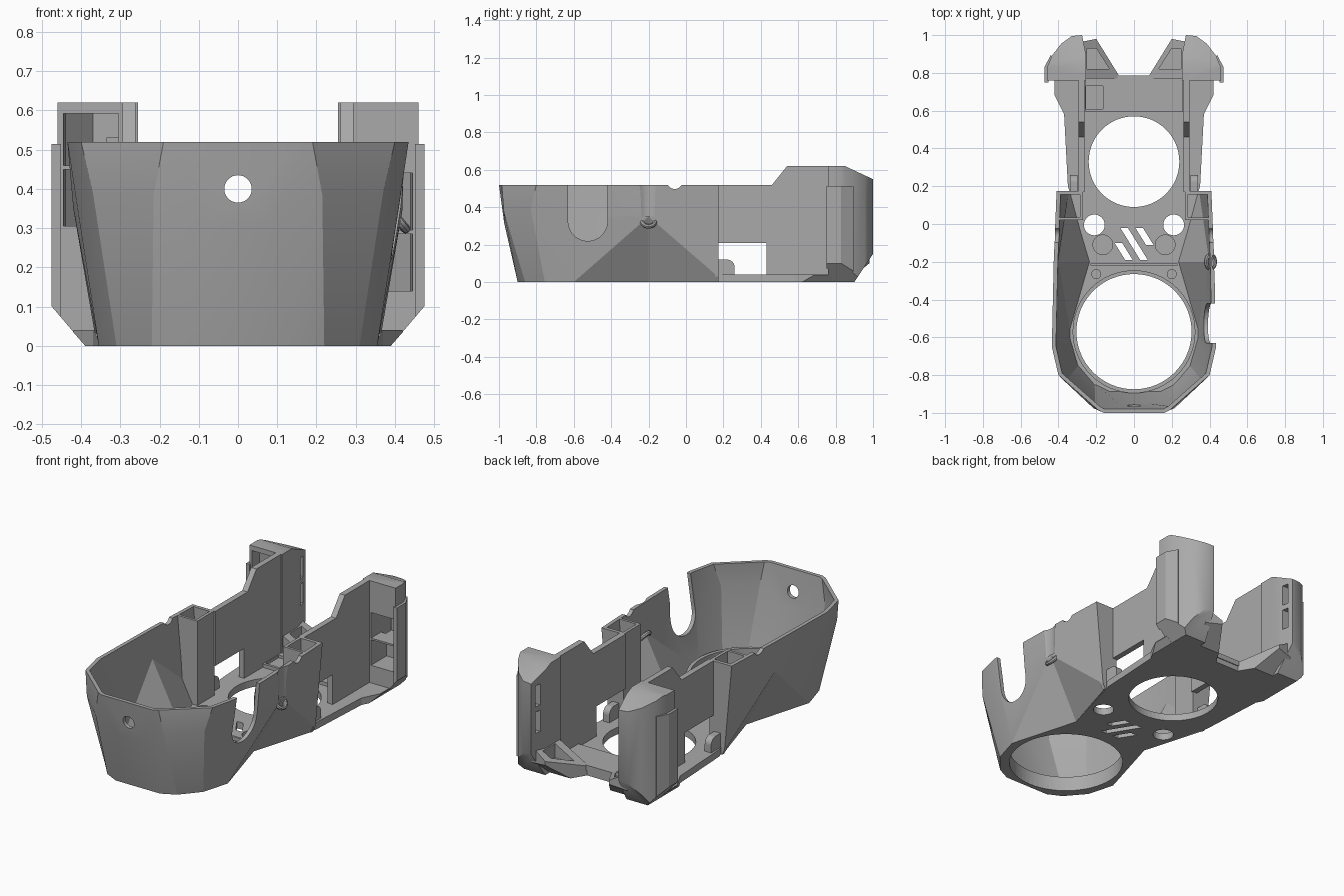
import bpy, bmesh, math
from mathutils import Vector

cube = bpy.data.objects.get("Cube")
if cube:
    bpy.data.objects.remove(cube, do_unlink=True)

grey = bpy.data.materials.new("plain grey")
grey.use_nodes = True
grey.diffuse_color = (0.4, 0.4, 0.4, 1)
grey.node_tree.nodes["Principled BSDF"].inputs["Base Color"].default_value = (0.4, 0.4, 0.4, 1)


def finish(bm, name):
    mesh = bpy.data.meshes.new(name)
    bm.to_mesh(mesh)
    bm.free()
    mesh.materials.append(grey)
    obj = bpy.data.objects.new(name, mesh)
    bpy.context.collection.objects.link(obj)
    return obj


def prism(name, pts, axis, a, b, side=1, chops=()):
    """Extrude a 2D outline along an axis, slice it by planes, optionally mirror it."""
    place = {"z": lambda u, v, w: (u, v, w),
             "y": lambda u, v, w: (u, w, v),
             "x": lambda u, v, w: (w, u, v)}[axis]
    bm = bmesh.new()
    low = [bm.verts.new(place(u, v, a)) for u, v in pts]
    high = [bm.verts.new(place(u, v, b)) for u, v in pts]
    bm.faces.new(low)
    bm.faces.new(high)
    for i in range(len(pts)):
        j = (i + 1) % len(pts)
        bm.faces.new((low[i], low[j], high[j], high[i]))
    for co, no in chops:
        bmesh.ops.bisect_plane(bm, geom=bm.verts[:] + bm.edges[:] + bm.faces[:],
                               plane_co=co, plane_no=Vector(no).normalized(), clear_outer=True)
        bmesh.ops.holes_fill(bm, edges=[e for e in bm.edges if e.is_boundary], sides=0)
    for v in bm.verts:
        v.co.x *= side
    bmesh.ops.recalc_face_normals(bm, faces=bm.faces[:])
    return finish(bm, name)


def box(name, x, y, z, side=1):
    return prism(name, [(x[0], y[0]), (x[1], y[0]), (x[1], y[1]), (x[0], y[1])], "z", z[0], z[1], side)


def arc(cu, cv, r, start=0, sweep=360, n=64):
    count = n if sweep == 360 else n + 1
    return [(cu + r * math.cos(math.radians(start + sweep * i / n)),
             cv + r * math.sin(math.radians(start + sweep * i / n))) for i in range(count)]


def bake(obj):
    deps = bpy.context.evaluated_depsgraph_get()
    mesh = bpy.data.meshes.new_from_object(obj.evaluated_get(deps))
    obj.modifiers.clear()
    obj.data = mesh


def cut(obj, cutters):
    for c in cutters:
        c.hide_render = True
        m = obj.modifiers.new("cut", "BOOLEAN")
        m.operation, m.solver, m.object = "DIFFERENCE", "EXACT", c
    bake(obj)
    for c in cutters:
        bpy.data.objects.remove(c, do_unlink=True)


def smooth(obj, degrees):
    bpy.ops.object.select_all(action="DESELECT")
    obj.select_set(True)
    bpy.context.view_layer.objects.active = obj
    bpy.ops.object.shade_smooth_by_angle(angle=math.radians(degrees))


# Faceted front bowl: three half rings, mirrored and thickened
base_ring = [(.14, -.90), (.22, -.86), (.31, -.755), (.355, -.60), (.24, -.20), (.35, .17)]
rings = [
    [(x, y, 0) for x, y in base_ring],
    [(.085, -.972, .315), (.215, -.975, .385), (.37, -.83, .39), (.411, -.65, .36),
     (.42, -.20, .35), (.365, .17, .03)],
    [(.16, -1.0, .52), (.19, -.985, .52), (.40, -.80, .52), (.435, -.65, .52),
     (.425, -.20, .52), (.41, .17, .52)],
]
bm = bmesh.new()
loops = []
for ring in rings:
    full = [(-x, y, z) for x, y, z in reversed(ring)] + ring
    loops.append([bm.verts.new(p) for p in full])
for lo, hi in zip(loops, loops[1:]):
    for i in range(len(lo) - 1):
        bm.faces.new((lo[i], lo[i + 1], hi[i + 1], hi[i]))
# Crease from the base corner up to the waist peak
for low_i, peak_i in ((9, 10), (2, 1)):
    bmesh.ops.connect_verts(bm, verts=[loops[0][low_i], loops[1][peak_i]])
bmesh.ops.recalc_face_normals(bm, faces=bm.faces[:])
bm.normal_update()
if min(bm.faces, key=lambda f: f.calc_center_median().y).normal.y > 0:
    bmesh.ops.reverse_faces(bm, faces=bm.faces[:])
bowl = finish(bm, "front_bowl")
shell = bowl.modifiers.new("shell", "SOLIDIFY")
shell.thickness, shell.offset = 0.022, -1
bake(bowl)
for v in bowl.data.vertices:
    if v.co.z > .49:
        v.co.z = .52
slot = [(-.63, .6), (-.63, .32)] + arc(-.525, .325, .105, 180, 180, 24)[1:] + [(-.42, .6)]
cut(bowl, [
    prism("slot_cutter", slot, "x", .25, .6),
    prism("front_hole_cutter", arc(0, .40, .035, n=32), "y", -1.2, -.8),
    prism("rim_notch_cutter", arc(-.06, .54, .042, n=32), "x", -.6, .6),
    prism("groove_cutter", arc(.49, -.2, .08, n=32), "z", .35, .6),
])
smooth(bowl, 17)

# Floor plate with openings
half = base_ring[:-1] + [(.34, .17), (.35, .20), (.37, .58), (.42, .68), (.42, .78)]
floor = prism("floor_plate", half + [(-x, y) for x, y in reversed(half)], "z", 0, .04, 1,
              [((s * .39, 0, 0), (s * .04, 0, -.035)) for s in (1, -1)])
cutters = [
    prism("front_ring_cutter", arc(0, -.57, .305), "z", -.1, .2),
    prism("rear_ring_cutter", arc(0, .33, .24), "z", -.1, .2),
]
for s in (1, -1):
    cutters += [
        prism("round_hole_cutter", arc(.21, -.005, .055, n=32), "z", -.1, .2, s),
        prism("pit_cutter", arc(.165, -.11, .052, n=32), "z", .015, .2, s),
        prism("screw_pit_cutter", arc(.2, -.265, .024, n=24), "z", .015, .2, s),
    ]
# Slanted vent slots
for cx, cy, h in ((0, -.105, .085), (-.055, -.145, .045), (.055, -.065, .045)):
    k = .62 * h
    cutters.append(prism("vent_cutter", [(cx - k - .02, cy + h), (cx - k + .02, cy + h),
                                         (cx + k + .02, cy - h), (cx + k - .02, cy - h)], "z", -.1, .2))
cut(floor, cutters)

# Round collar standing on the rim of the front opening
collar = prism("front_collar", arc(0, -.57, .325), "z", .03, .085)
cut(collar, [prism("collar_cutter", arc(0, -.57, .305), "z", -.1, .2)])
smooth(collar, 30)

# Raised rear shelf with a square recess, and a low rib by the vents
shelf = box("rear_shelf", (-.26, .26), (.595, .785), (.03, .06))
cut(shelf, [box("square_cutter", (-.255, -.165), (.61, .73), (.045, .2))])
box("vent_rib", (-.23, .23), (-.22, -.208), (.03, .06))

# Lug on the left side of the bowl
bpy.ops.mesh.primitive_torus_add(major_radius=.035, minor_radius=.012, major_segments=24,
                                 minor_segments=8, location=(.405, -.2, .325),
                                 rotation=(0, math.radians(50), 0))
lug = bpy.context.object
lug.name = "side_lug"
lug.data.materials.append(grey)
smooth(lug, 40)

for s, tag in ((1, "left"), (-1, "right")):
    # Hollow post where the bowl meets the rear wall
    prism(tag + "_post_back", [(.27, 0), (.27, .52), (.41, .52), (.365, .03), (.35, 0)], "y", .155, .175, s)
    prism(tag + "_post_front", [(.27, .03), (.27, .52), (.405, .52), (.385, .18), (.31, .03)],
          "y", .02, .035, s)
    box(tag + "_post_inner", (.27, .287), (.02, .17), (.03, .52), s)

    # Thin rear wall with a stepped top and a low window
    prism(tag + "_rear_wall", [(.17, .21), (.17, .52), (.46, .52), (.54, .62), (.80, .62),
                               (.80, .03), (.43, .03), (.43, .21)], "x", .262, .295, s)

    # Rounded clip standing on the floor beside the window
    clip = [(.17, .02), (.17, .12)] + arc(.22, .08, .04, 90, -90, 8) + [(.26, .02)]
    prism(tag + "_clip", clip, "x", .30, .34, s)

    # Rear hook column, chamfered top and bottom, with a thin outer skin
    side_chop = ((.39, 0, 0), (.10, 0, -.085))
    outline = [(.255, .76), (.255, .90), (.275, 1.0), (.33, .995), (.385, .955), (.435, .89),
               (.46, .83), (.46, .76)]
    hook = prism(tag + "_rear_hook", outline, "z", 0, .62, s, [
        ((0, .85, .62), (0, .07, .15)),
        side_chop,
        ((0, .90, 0), (0, .12, -.08)),
    ])
    base = .14 if s > 0 else .305
    pocket = [(.305, .7), (.305, .9), (.37, .9), (.44, .82), (.45, .7)]
    tools = [box("channel_cutter", (.305, .335), (.85, .97), (.26, .53), s)]
    for z in (base, base + .155):
        tools.append(prism("pocket_cutter", pocket, "z", z, min(z + .145, .592), s))
    for z in (.26, .41):
        tools.append(box("slit_cutter", (.2, .32), (.935, .97), (z, z + .12), s))
    cut(hook, tools)
    smooth(hook, 35)
    prism(tag + "_hook_skin", [(.452, .75), (.475, .75), (.475, .83), (.44, .895), (.43, .885), (.452, .83)],
          "z", .03, .515, s, [side_chop])

    # Sloping corner wedge with a shallow pocket between floor and hook
    wedge = prism(tag + "_corner_wedge", [(.07, .77), (.20, .98), (.30, .96), (.30, .77)], "z", 0, .16, s, [
        ((.07, 0, .05), (-.10, 0, .18)),
        ((0, .86, 0), (0, .10, -.12)),
    ])
    cut(wedge, [prism("wedge_cutter", [(.13, .82), (.20, .93), (.25, .93), (.25, .82)], "z", .07, .3, s)])
